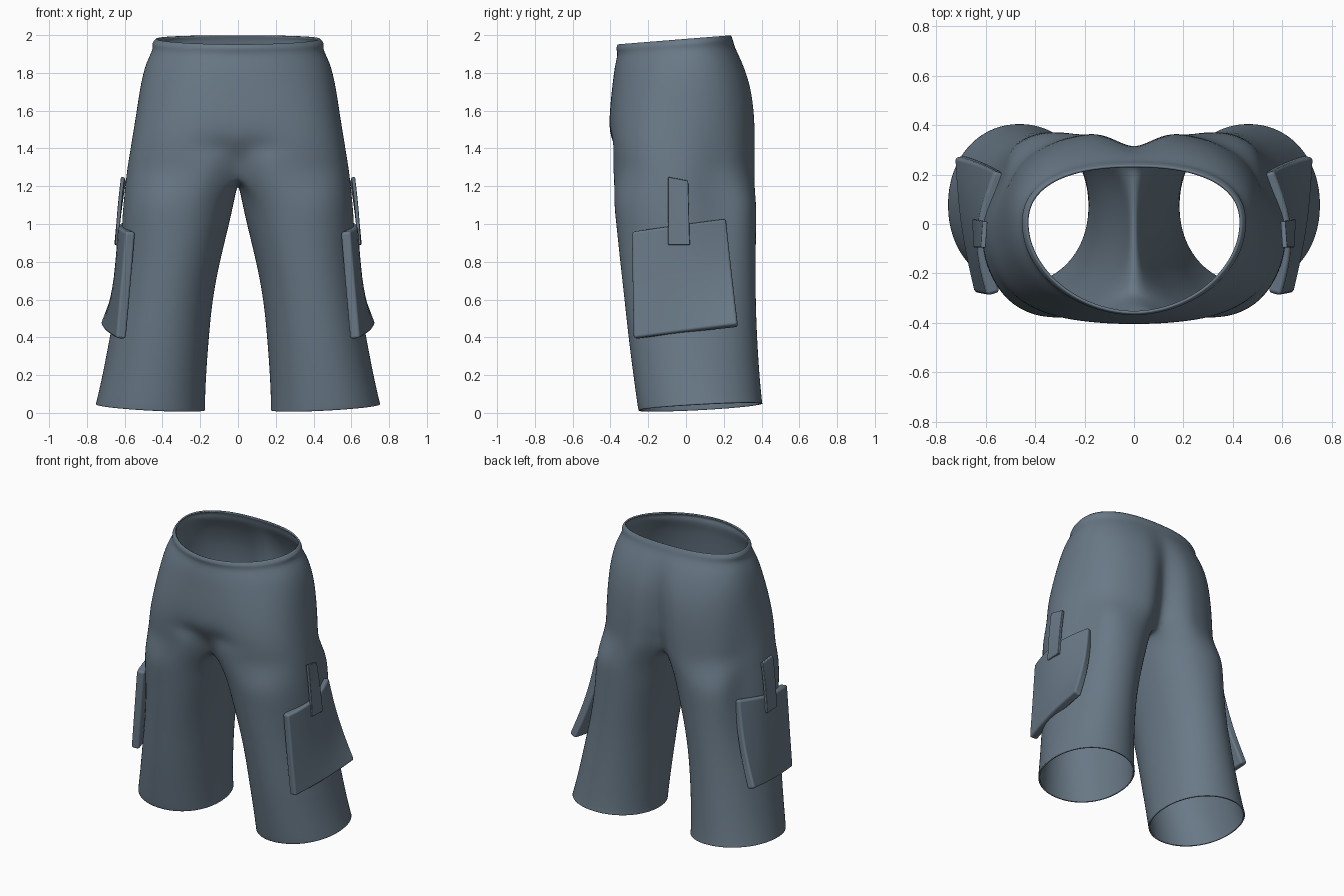
import bpy, bmesh
from math import sin, cos, pi, exp, radians

old = bpy.data.objects.get("Cube")
if old:
    bpy.data.objects.remove(old, do_unlink=True)

cloth = bpy.data.materials.new("slate_blue_cloth")
cloth.use_nodes = True
COLOUR = (0.14, 0.19, 0.24, 1)
cloth.diffuse_color = COLOUR
cloth.node_tree.nodes["Principled BSDF"].inputs["Base Color"].default_value = COLOUR

SIDE, INNER = 24, 8      # segments on the outside and on the inner thigh


def finish(name, bm, merge):
    mesh = bpy.data.meshes.new(name)
    bm.to_mesh(mesh)
    bm.free()
    mesh.materials.append(cloth)
    ob = bpy.data.objects.new(name, mesh)
    bpy.context.collection.objects.link(ob)
    bpy.ops.object.select_all(action='DESELECT')
    ob.select_set(True)
    bpy.context.view_layer.objects.active = ob
    bpy.ops.object.shade_smooth()
    mirror = ob.modifiers.new("Mirror", 'MIRROR')
    mirror.use_mirror_merge = merge
    mirror.use_clip = merge
    return ob


def bump(v, width):
    return exp(-(v / width) ** 2)


def rounded(angle, power):
    """Superellipse direction, angle 0 = front, 90 degrees = outside."""
    s, c = sin(angle), -cos(angle)
    r = (abs(s) ** power + abs(c) ** power) ** (-1 / power)
    return s * r, c * r


def hollow(x, y, z):
    """Shallow upright dip in the cloth on the outer side of the thigh."""
    return .055 * bump(y - .17, .13) * bump(z - 1.12, .38) if x > .35 else 0


# --- Shorts body: half rings for the hips, full rings for the leg ---
# z, half width, front, back, front roundness, front crease, back crease
hips = [
    (1.98, .435, -.362, .238, 1.9, 0, 0),
    (1.955, .46, -.374, .25, 1.9, 0, 0),
    (1.925, .447, -.36, .255, 2.0, 0, 0),
    (1.86, .487, -.377, .297, 2.1, 0, .01),
    (1.74, .517, -.39, .35, 2.3, 0, .04),
    (1.6, .538, -.404, .372, 2.6, 0, .07),
    (1.48, .558, -.408, .377, 2.8, 0, .09),
    (1.41, .57, -.402, .377, 2.9, .015, .1),
    (1.35, .58, -.398, .377, 2.9, .05, .12),
    (1.27, .594, -.394, .377, 2.8, .1, .14),
]
# z, inner x, outer x, front, back, roundness
legs = [
    (1.13, .018, .611, -.385, .375, 2.3),
    (1.0, .046, .622, -.37, .372, 2.2),
    (.8, .096, .625, -.35, .37, 2.1),
    (.6, .135, .645, -.327, .37, 2.1),
    (.4, .154, .68, -.305, .377, 2.1),
    (.2, .169, .716, -.278, .389, 2.1),
    (.055, .174, .748, -.258, .402, 2.1),
    (.03, .172, .754, -.252, .406, 2.1),
]

bm = bmesh.new()
rings = []
for z, w, front, back, power, crease_f, crease_b in hips:
    ring = []
    for i in range(SIDE + 1):
        a = pi * i / SIDE
        ahead = a < pi / 2
        sx, sy = rounded(a, power if ahead else 2.4)
        x = w * sx if 0 < i < SIDE else 0
        y = sy * (-front if ahead else back)
        if ahead:
            # centre crease and the slanting fold under the belly
            y += crease_f * bump(x, .09)
            y += .035 * bump(z - 1.37 - .25 * x, .045) * bump(x - .08, .12)
        else:
            y -= crease_b * bump(x, .075)
        tilt = .08 * y * max(0, (z - 1.7) / .28)
        ring.append(bm.verts.new((x - hollow(x, y, z), y, z + tilt)))
    rings.append(ring)

# Crotch seam closes the last hip ring into a leg opening
start, end = rings[-1][-1].co, rings[-1][0].co
seam = []
for k in range(1, INNER):
    t = k / INNER
    p = start.lerp(end, t)
    seam.append(bm.verts.new((0, p.y, p.z - .045 * sin(pi * t))))
leg_rings = [rings[-1] + seam]

for z, inner, outer, front, back, power in legs:
    ring = []
    cx, rx = (inner + outer) / 2, (outer - inner) / 2
    cy, ry = (front + back) / 2, (back - front) / 2
    for i in range(SIDE + INNER):
        a = radians(-45) + 2 * pi * i / (SIDE + INNER)
        sx, sy = rounded(a, power)
        x, y = cx + rx * sx, cy + ry * sy
        tilt = (.055 * (x - .46) + .06 * (y - .07)) * max(0, 1 - z / .6)
        ring.append(bm.verts.new((x - hollow(x, y, z), y, z + tilt)))
    leg_rings.append(ring)


def bridge(upper, lower, count):
    for i in range(count):
        j = (i + 1) % len(upper)
        bm.faces.new((upper[i], lower[i], lower[j], upper[j]))


for up, low in zip(rings, rings[1:]):
    bridge(up, low, SIDE)
for up, low in zip(leg_rings, leg_rings[1:]):
    bridge(up, low, SIDE + INNER)

shorts = finish("shorts_body", bm, True)
sub = shorts.modifiers.new("Smooth", 'SUBSURF')
sub.levels = sub.render_levels = 2
thick = shorts.modifiers.new("Cloth", 'SOLIDIFY')
thick.thickness = .01
thick.offset = -1


# --- Side pockets and their straps: curved patches with thickness ---
def patch(name, corners, swell, thickness, rows, cols, edge):
    """Corners: front top, back top, front bottom, back bottom."""
    b = bmesh.new()
    ft, bt, fb, bb = corners
    grid = []
    for r in range(rows + 1):
        v = r / rows
        row = []
        for c in range(cols + 1):
            u = c / cols
            p = [(1 - v) * ((1 - u) * ft[k] + u * bt[k])
                 + v * ((1 - u) * fb[k] + u * bb[k]) for k in range(3)]
            p[0] += swell(u, v)
            row.append(b.verts.new(p))
        grid.append(row)
    for r in range(rows):
        for c in range(cols):
            b.faces.new((grid[r][c], grid[r + 1][c],
                         grid[r + 1][c + 1], grid[r][c + 1]))
    ob = finish(name, b, False)
    solid = ob.modifiers.new("Thickness", 'SOLIDIFY')
    solid.thickness = thickness
    solid.offset = -1
    bevel = ob.modifiers.new("Soft edge", 'BEVEL')
    bevel.width = edge
    bevel.segments = 3
    bevel.limit_method = 'ANGLE'
    bevel.angle_limit = radians(50)
    bevel.harden_normals = True
    return ob


patch("cargo_pockets",
      [(.595, -.29, .96), (.565, .215, 1.03), (.645, -.28, .395), (.728, .272, .47)],
      lambda u, v: sin(pi * u) * (.055 - .04 * v) - .02 * sin(pi * v) * u,
      .055, 10, 10, .015)

patch("pocket_straps",
      [(.62, -.095, 1.25), (.612, .012, 1.23), (.65, -.095, .89), (.655, .02, .89)],
      lambda u, v: .004 * sin(pi * v), .02, 8, 3, .005)
